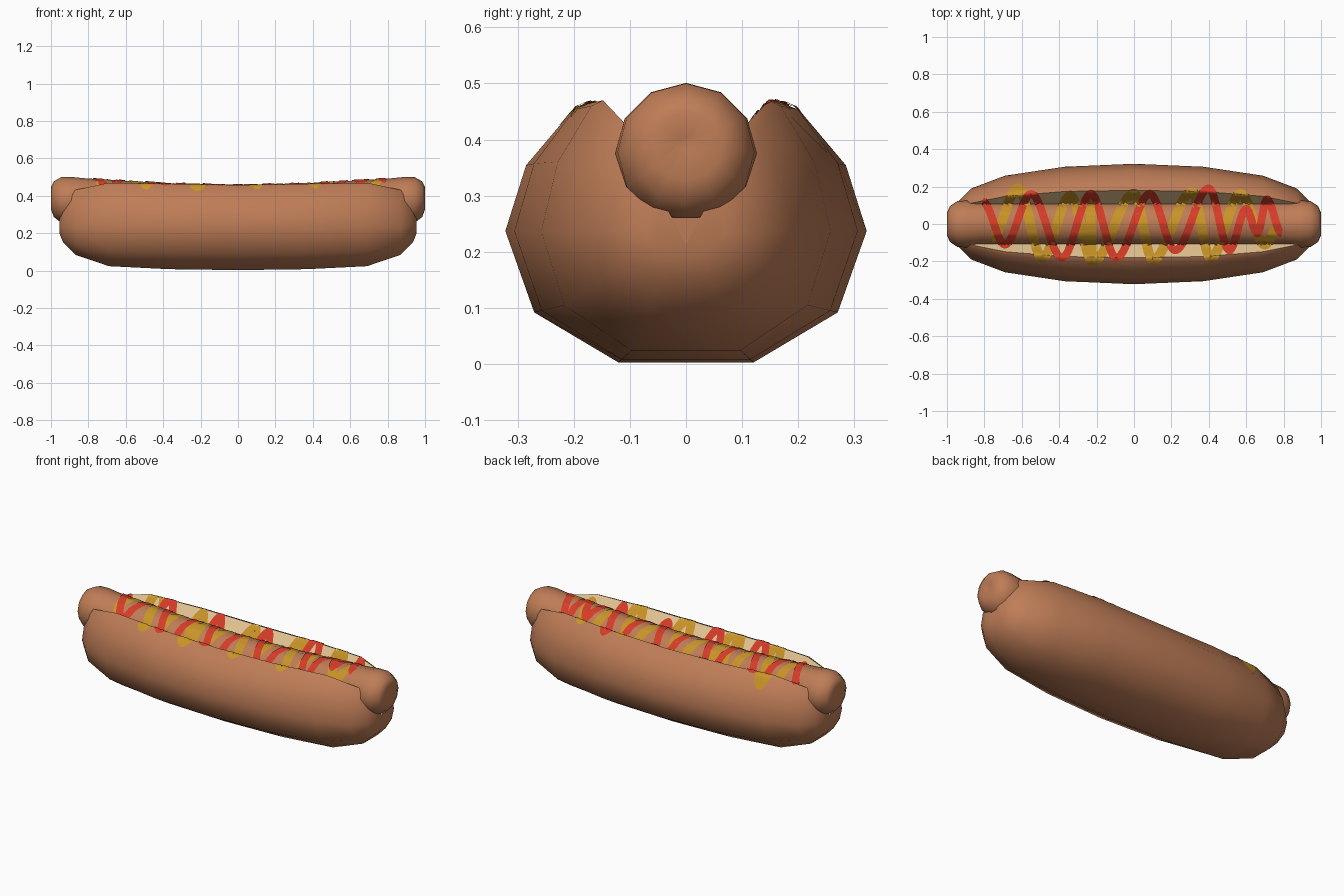
import bpy, bmesh, math
from mathutils import Vector
from mathutils.bvhtree import BVHTree

if "Cube" in bpy.data.objects:
    bpy.data.objects.remove(bpy.data.objects["Cube"])


def mat(name, rgb):
    m = bpy.data.materials.new(name)
    m.diffuse_color = (*rgb, 1)
    m.use_nodes = True
    m.node_tree.nodes["Principled BSDF"].inputs["Base Color"].default_value = m.diffuse_color
    return m


BUN = mat("bun_brown", (0.52, 0.205, 0.095))
CREAM = mat("bread_cream", (0.80, 0.57, 0.30))
MEAT = mat("sausage_brown", (0.52, 0.205, 0.095))
MUSTARD = mat("mustard_yellow", (0.59, 0.30, 0.02))
KETCHUP = mat("ketchup_red", (0.68, 0.045, 0.021))


def make_object(name, bm, mats, angle=60):
    me = bpy.data.meshes.new(name)
    bm.to_mesh(me)
    ob = bpy.data.objects.new(name, me)
    bpy.context.collection.objects.link(ob)
    for m in mats:
        me.materials.append(m)
    bpy.ops.object.select_all(action='DESELECT')
    ob.select_set(True)
    bpy.context.view_layer.objects.active = ob
    bpy.ops.object.shade_smooth_by_angle(angle=math.radians(angle))
    return ob


def loft(rings, cream_faces=()):
    """Skin closed rings of points; faces between the given indices get slot 1."""
    bm = bmesh.new()
    vs = [[bm.verts.new(p) for p in r] for r in rings]
    n = len(vs[0])
    for a, b in zip(vs, vs[1:]):
        for i in range(n):
            f = bm.faces.new((a[i], a[(i + 1) % n], b[(i + 1) % n], b[i]))
            f.material_index = int(i in cream_faces)
    for end in (vs[0], vs[-1]):
        caps = bm.faces.new(end)
        bmesh.ops.triangulate(bm, faces=[caps])
    bmesh.ops.recalc_face_normals(bm, faces=bm.faces)
    return bm


def both_ways(table):
    """Mirror a centre-to-end table of rows along x."""
    return [(-r[0], *r[1:]) for r in reversed(table[1:])] + table


# Bun: split roll, rows are x, half width, bottom z, lip y, lip z
bun_rows = both_ways([
    (0.0, 0.322, 0.003, 0.180, 0.458),
    (0.37, 0.306, 0.008, 0.174, 0.464),
    (0.69, 0.258, 0.024, 0.148, 0.470),
    (0.87, 0.190, 0.085, 0.112, 0.432),
    (0.935, 0.125, 0.150, 0.080, 0.355),
    (0.955, 0.070, 0.200, 0.045, 0.295)])


def bun_ring(x, w, zb, ly, lz):
    zm = 0.237
    half = [(0.375 * w, zb), (0.84 * w, zm - (zm - zb) * 0.62), (w, zm),
            (0.885 * w, zm + (lz - zm) * 0.53),
            (ly + 0.08 * w, lz - 0.01), (ly, lz),
            (ly * 0.55, 0.21 + (lz - 0.21) * 0.6)]
    prof = half + [(0, 0.212)] + [(-y, z) for y, z in reversed(half)]
    return [(x, y, z) for y, z in prof]


bun_bm = loft([bun_ring(*r) for r in bun_rows], cream_faces=(5, 6, 7, 8))

# Sausage: gently sagging with bulbous dimpled ends, rows are x, radius, centre z
sausage_rows = both_ways([
    (0.0, 0.113, 0.346), (0.35, 0.113, 0.354), (0.65, 0.115, 0.368),
    (0.82, 0.117, 0.377), (0.89, 0.126, 0.375), (0.945, 0.122, 0.378),
    (0.985, 0.095, 0.382), (1.0, 0.060, 0.388), (0.988, 0.012, 0.395)])
SIDES = 12
sausage_bm = loft([[(x, r * math.sin(2 * math.pi * i / SIDES),
                     z + r * math.cos(2 * math.pi * i / SIDES))
                    for i in range(SIDES)] for x, r, z in sausage_rows])

trees = [BVHTree.FromBMesh(b) for b in (bun_bm, sausage_bm)]
make_object("bun", bun_bm, [BUN, CREAM])
make_object("sausage", sausage_bm, [MEAT])


def top_z(x, y):
    hits = [t.ray_cast(Vector((x, y, 2)), Vector((0, 0, -1)))[0] for t in trees]
    return max((h.z for h in hits if h), default=0.3)


# Sauces: thin ribbons draped over the sausage and the bun lips
def sauce(name, material, turns, width, lift):
    path, steps = [], 36
    for (x0, y0), (x1, y1) in zip(turns, turns[1:]):
        for k in range(steps):
            t = k / steps
            s = (1 - math.cos(math.pi * t)) / 2
            path.append(Vector((x0 + (x1 - x0) * t, y0 + (y1 - y0) * s)))
    path.append(Vector(turns[-1]))
    bm, rows, across = bmesh.new(), [], 4
    for i, p in enumerate(path):
        d = (path[min(i + 1, len(path) - 1)] - path[max(i - 1, 0)]).normalized()
        side = Vector((-d.y, d.x)) * width
        row = []
        for j in range(across + 1):
            q = p + side * (j / across - 0.5)
            row.append(bm.verts.new((q.x, q.y, top_z(q.x, q.y) + lift)))
        rows.append(row)
    for a, b in zip(rows, rows[1:]):
        for j in range(across):
            f = bm.faces.new((a[j], b[j], b[j + 1], a[j + 1]))
            f.normal_update()
            if f.normal.z < 0:
                f.normal_flip()
    make_object(name, bm, [material])


sauce("mustard", MUSTARD,
      [(-0.76, -0.07), (-0.62, 0.19), (-0.49, -0.18), (-0.34, 0.15), (-0.22, -0.20),
       (-0.25 + 0.01, 0.16), (-0.22, -0.20), (0.0, 0.16), (0.1, -0.19),
       (0.31, 0.17), (0.41, -0.18), (0.57, 0.16), (0.70, -0.11), (0.78, 0.0)],
      0.052, 0.003)
sauce("ketchup", KETCHUP,
      [(-0.81, 0.12), (-0.69, -0.11), (-0.55, 0.16), (-0.385, -0.18), (-0.23, 0.16),
       (-0.095, -0.18), (0.085, 0.16), (0.22, -0.14), (0.40, 0.19), (0.51, -0.14),
       (0.60, 0.08), (0.66, -0.05), (0.71, 0.13), (0.79, -0.05)],
      0.042, 0.005)
